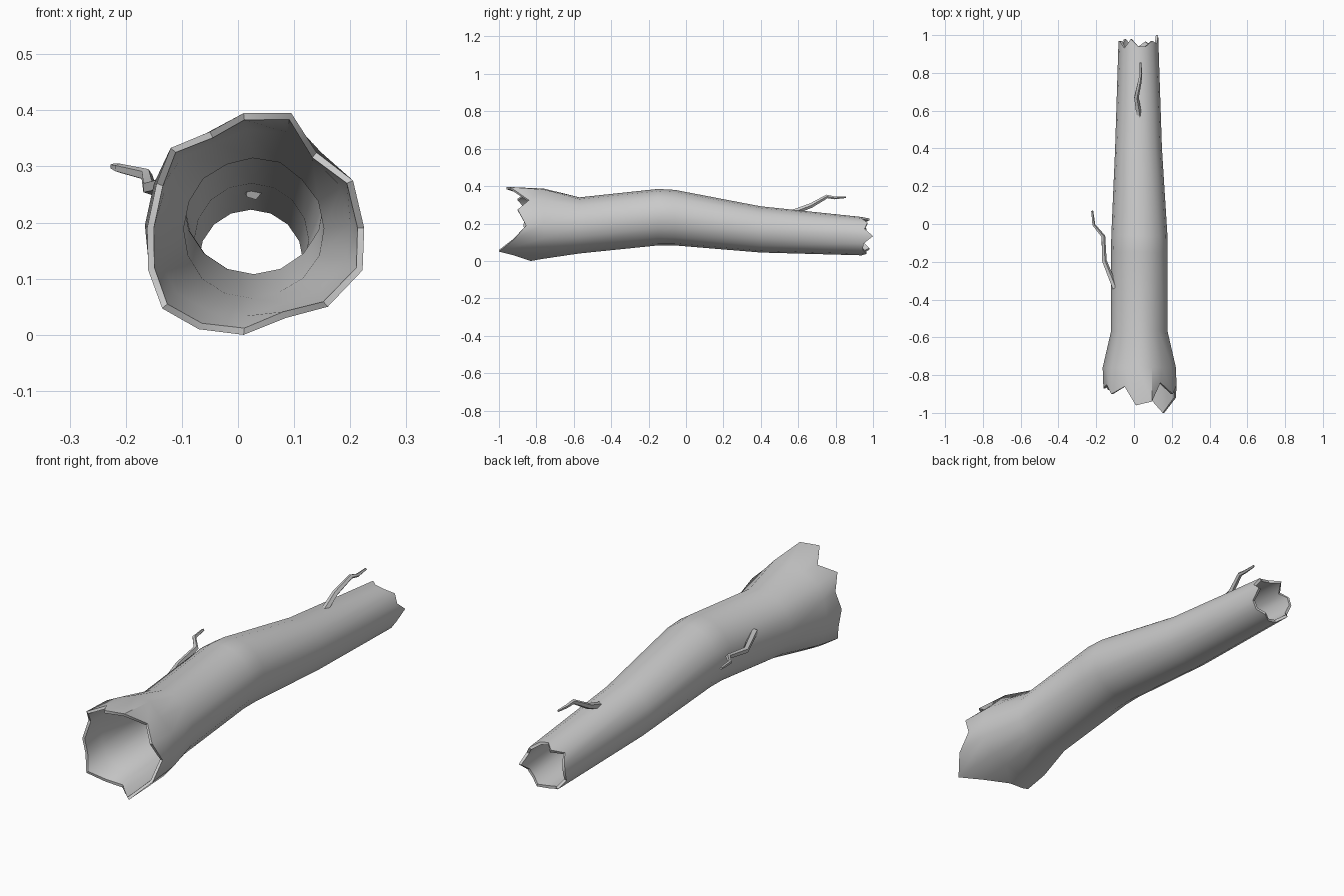
import bpy, bmesh, math
from mathutils import Vector

if "Cube" in bpy.data.objects:
    bpy.data.objects.remove(bpy.data.objects["Cube"])

N = 16

def loft(name, rings, loop=False, angle=40):
    """Skin a list of equal rings; join last to first or cap both ends."""
    bm = bmesh.new()
    vs = [[bm.verts.new(p) for p in r] for r in rings]
    n = len(rings[0])
    for i in range(len(vs) if loop else len(vs) - 1):
        a, b = vs[i], vs[(i + 1) % len(vs)]
        for j in range(n):
            k = (j + 1) % n
            bm.faces.new((a[j], a[k], b[k], b[j]))
    if not loop:
        bm.faces.new(vs[0])
        bm.faces.new(vs[-1])
    bmesh.ops.recalc_face_normals(bm, faces=bm.faces)
    me = bpy.data.meshes.new(name)
    bm.to_mesh(me)
    bm.free()
    ob = bpy.data.objects.new(name, me)
    bpy.context.collection.objects.link(ob)
    bpy.ops.object.select_all(action='DESELECT')
    ob.select_set(True)
    bpy.context.view_layer.objects.active = ob
    bpy.ops.object.shade_smooth_by_angle(angle=math.radians(angle))
    return ob

# Broken front mouth: x, z outline and jagged y, from the bottom counterclockwise
mouth = [(.01, 0, -.83), (.085, .03, -.92), (.16, .05, -1), (.222, .115, -.92),
         (.225, .19, -.855), (.205, .275, -.9), (.14, .325, -.84), (.095, .395, -.94),
         (.01, .395, -.96), (-.05, .362, -.86), (-.12, .333, -.9), (-.145, .27, -.85),
         (-.162, .19, -.87), (-.16, .115, -.85), (-.135, .047, -.88), (-.07, .01, -.84)]
# Jagged y of the back end
tail = [.94, .965, .945, .95, 1, .955, .97, .94, .94, .98, .93, .965, .97, .95, .98, .94]

# Trunk stations: y, xmin, xmax, zmin, zmax, wall thickness, share of mouth outline
stations = [(None, -.162, .225, 0, .395, .012, 1),
            (-.76, -.166, .222, .012, .387, .022, .6),
            (-.57, -.122, .178, .04, .34, .025, .15),
            (-.15, -.122, .178, .083, .385, .025, 0),
            (-.06, -.12, .177, .083, .38, .025, 0),
            (.40, -.10, .148, .045, .292, .022, 0),
            (None, -.082, .128, .03, .235, .012, 0)]

def trunk_ring(i, inner):
    y, x0, x1, z0, z1, wall, mix = stations[i]
    c = Vector(((x0 + x1) / 2, (z0 + z1) / 2))
    pts = []
    for j in range(N):
        a = 2 * math.pi * j / N - math.pi / 2
        p = Vector((math.cos(a) * (x1 - x0) / 2, math.sin(a) * (z1 - z0) / 2))
        m = Vector(((mouth[j][0] - .0315) / .1935 * (x1 - x0) / 2,
                    (mouth[j][1] - .1975) / .1975 * (z1 - z0) / 2))
        p = p.lerp(m, mix)
        if inner:
            p *= 1 - wall / p.length
        yy = mouth[j][2] if i == 0 else tail[j] if i == len(stations) - 1 else y
        pts.append((c.x + p.x, yy, c.y + p.y))
    return pts

# Hollow trunk: outer skin forward, inner skin back, closed at both rims
idx = range(len(stations))
loft("hollow_trunk", [trunk_ring(i, False) for i in idx] +
     [trunk_ring(i, True) for i in reversed(idx)], loop=True, angle=45)

def twig(name, path, r0, r1, sides=5):
    pts = [Vector(p) for p in path]
    rings = []
    for i, p in enumerate(pts):
        d = (pts[min(i + 1, len(pts) - 1)] - pts[max(i - 1, 0)]).normalized()
        u = d.cross(Vector((0, 0, 1))).normalized()
        v = u.cross(d)
        r = r0 + (r1 - r0) * i / (len(pts) - 1)
        rings.append([p + r * (math.cos(t) * u + math.sin(t) * v)
                      for t in (2 * math.pi * k / sides for k in range(sides))])
    loft(name, rings)

# Broken twigs
twig("side_twig", [(-.10, -.34, .275), (-.158, -.195, .262), (-.163, -.065, .285),
                   (-.213, -.005, .297), (-.222, .07, .30)], .016, .006)
twig("top_twig", [(.028, .56, .255), (.012, .67, .297), (.03, .755, .345),
                  (.036, .795, .337), (.034, .855, .341)], .016, .005)
